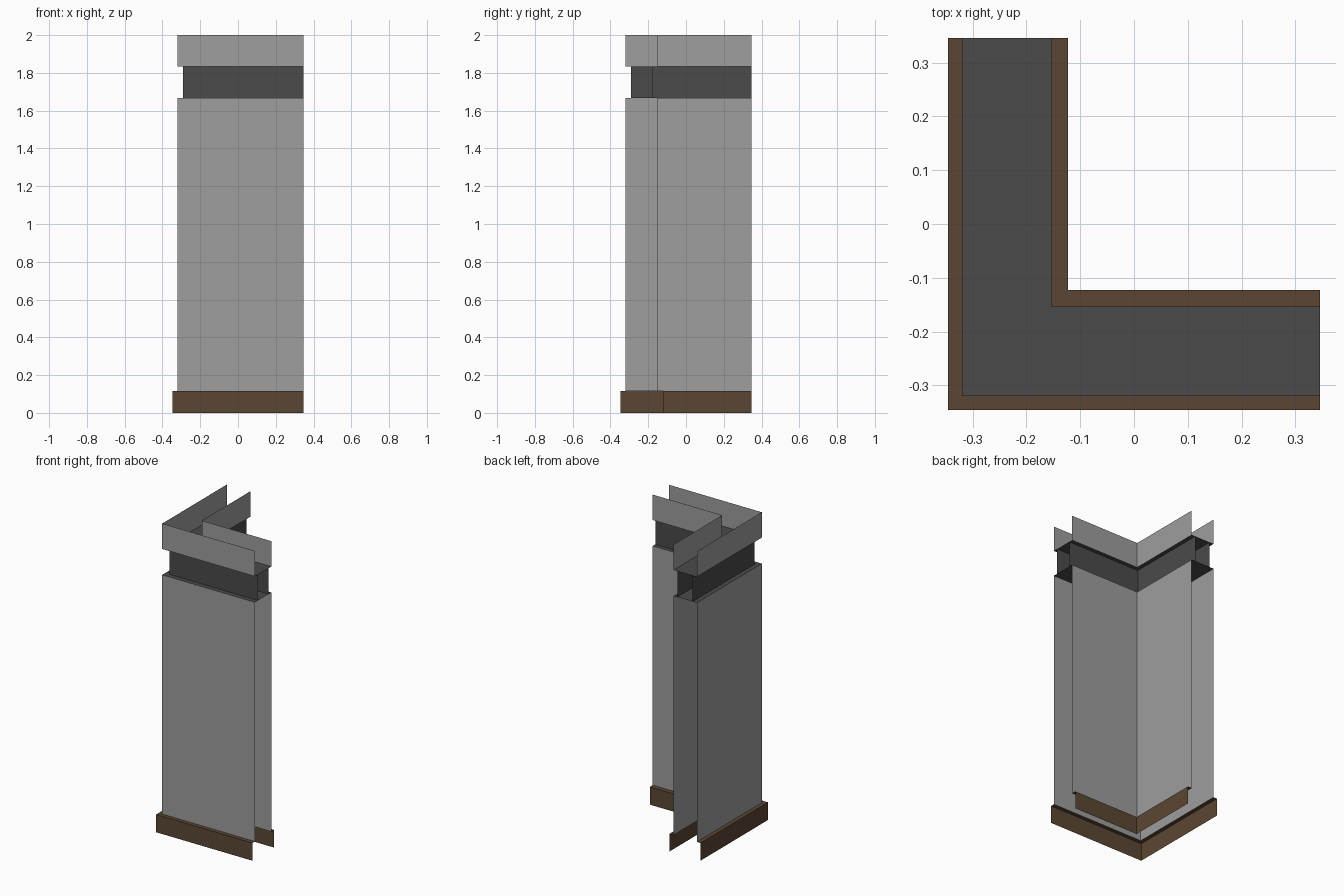
import bpy

if "Cube" in bpy.data.objects:
    bpy.data.objects.remove(bpy.data.objects["Cube"])

END = 0.346  # open ends of both wall legs


def material(name, rgb):
    m = bpy.data.materials.new(name)
    m.diffuse_color = (*rgb, 1)
    m.use_nodes = True
    m.node_tree.nodes["Principled BSDF"].inputs["Base Color"].default_value = m.diffuse_color
    return m


GREY = material("light_grey_wall", (0.342, 0.342, 0.342))
DARK = material("dark_grey_band", (0.069, 0.069, 0.069))
BROWN = material("brown_baseboard", (0.105, 0.061, 0.033))


def corner(c):
    """L-shaped path, seen from above, with its corner at (c, c)."""
    return [(END, c), (c, c), (c, END)]


def build(name, verts, faces, mat):
    me = bpy.data.meshes.new(name)
    me.from_pydata(verts, [], faces)
    me.materials.append(mat)
    ob = bpy.data.objects.new(name, me)
    bpy.context.collection.objects.link(ob)


def strip(name, sections, mat, inner=False):
    """Sweep a side profile of (corner offset, z) points round the corner."""
    verts = [(x, y, z) for c, z in sections for x, y in corner(c)]
    faces = []
    for r in range(len(sections) - 1):
        for k in range(2):
            a = r * 3 + k
            f = (a, a + 1, a + 4, a + 3)
            faces.append(f if inner else f[::-1])
    build(name, verts, faces, mat)


def plate(name, outer, inner, z, mat, up=True):
    """Flat L-shaped plate spanning the wall thickness."""
    verts = [(x, y, z) for c in (outer, inner) for x, y in corner(c)]
    faces = [(0, 3, 4, 1), (1, 4, 5, 2)]
    build(name, verts, faces if up else [f[::-1] for f in faces], mat)


# (side, baseboard offset, wall offset, recessed band offset)
for side, base, wall, band in (("outer", -0.346, -0.32, -0.29),
                               ("inner", -0.123, -0.153, -0.18)):
    flip = side == "inner"
    # baseboard with its top ledge
    strip(side + "_baseboard", [(base, 0), (base, 0.115), (wall, 0.115)], BROWN, flip)
    # main wall, recessed band and top wall
    strip(side + "_wall", [(wall, 0.115), (wall, 1.667)], GREY, flip)
    strip(side + "_band", [(band, 1.667), (band, 1.835)], DARK, flip)
    strip(side + "_top_wall", [(wall, 1.835), (wall, 2.0)], GREY, flip)

# dark plates below and above the recessed band
plate("lower_band_plate", -0.32, -0.153, 1.667, DARK)
plate("upper_band_plate", -0.32, -0.153, 1.835, DARK, up=False)
